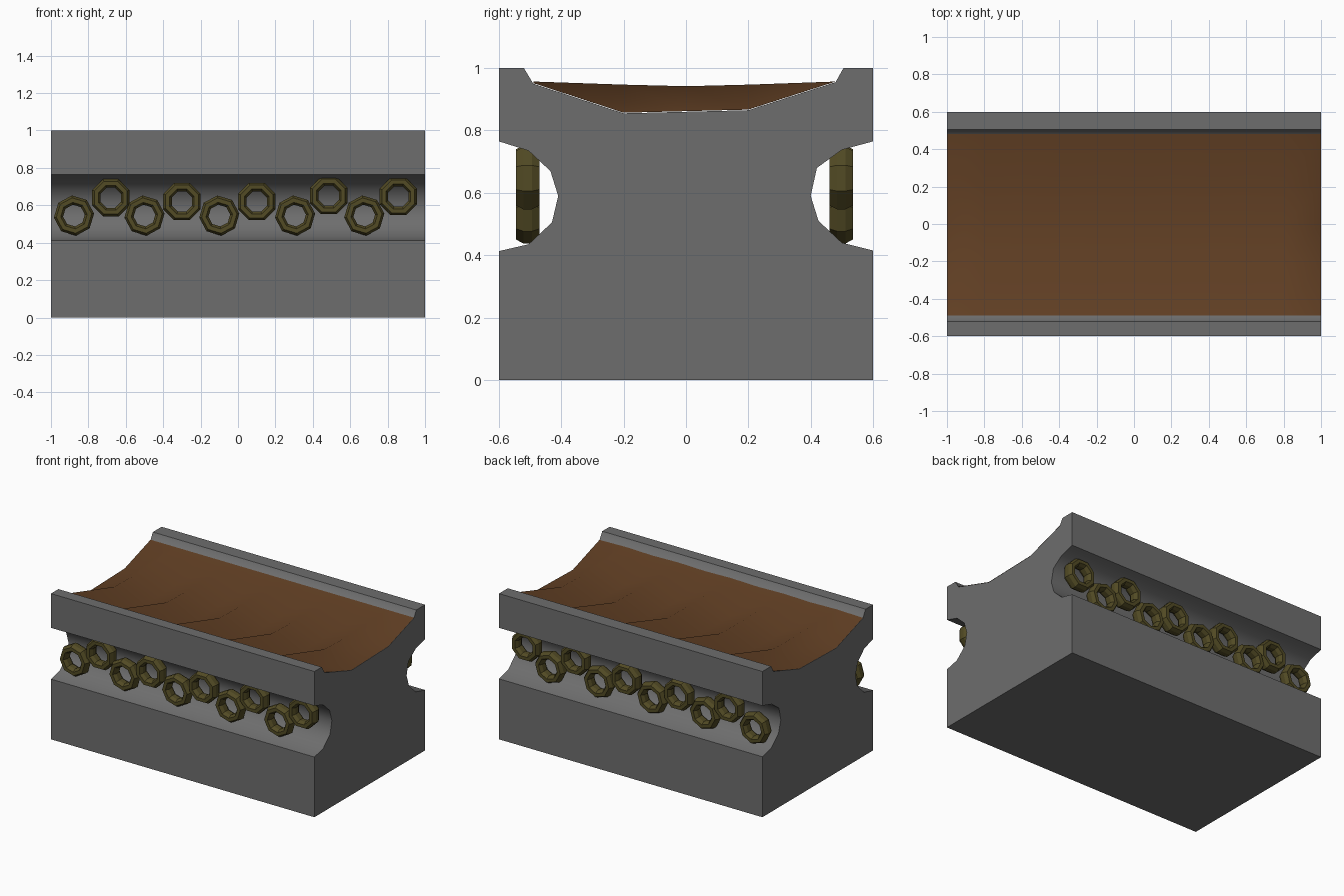
import bpy, bmesh, math

if "Cube" in bpy.data.objects:
    bpy.data.objects.remove(bpy.data.objects["Cube"])


def material(name, rgb):
    m = bpy.data.materials.new(name)
    m.diffuse_color = (*rgb, 1)
    m.use_nodes = True
    m.node_tree.nodes["Principled BSDF"].inputs["Base Color"].default_value = m.diffuse_color
    return m


GREY = material("stone_grey", (0.155, 0.155, 0.155))
BROWN = material("earth_brown", (0.125, 0.052, 0.018))
OLIVE = material("olive_metal", (0.085, 0.07, 0.018))


def make(name, bm, mat):
    bmesh.ops.recalc_face_normals(bm, faces=bm.faces)
    me = bpy.data.meshes.new(name)
    bm.to_mesh(me)
    bm.free()
    me.materials.append(mat)
    ob = bpy.data.objects.new(name, me)
    bpy.context.collection.objects.link(ob)
    return ob


# Block: one cross-section (y, z) extruded along x, with side grooves and a top trough
right = [(0.6, 0), (0.6, 0.415), (0.5, 0.44), (0.425, 0.51), (0.40, 0.59),
         (0.42, 0.68), (0.5, 0.738), (0.6, 0.765), (0.6, 1)]
trough = [(0.505, 1), (0.48, 0.955), (0.2, 0.865), (-0.2, 0.855), (-0.49, 0.95), (-0.52, 1)]
left = [(-0.6, 1), (-0.6, 0.765), (-0.505, 0.735), (-0.435, 0.67), (-0.41, 0.59),
        (-0.43, 0.505), (-0.505, 0.435), (-0.6, 0.413), (-0.6, 0)]
bm = bmesh.new()
end = bm.faces.new([bm.verts.new((-1, y, z)) for y, z in right + trough + left])
ext = bmesh.ops.extrude_face_region(bm, geom=[end], use_keep_orig=True)
bmesh.ops.translate(bm, vec=(2, 0, 0),
                    verts=[v for v in ext["geom"] if isinstance(v, bmesh.types.BMVert)])
block = make("block", bm, GREY)
bpy.context.view_layer.objects.active = block
block.select_set(True)
bpy.ops.object.shade_smooth_by_angle(angle=math.radians(50))
block.select_set(False)

# Trough lining: ridges and valleys alternate every 0.2 along x, smooth shaded
valley = [(-0.49, 0.952), (-0.2, 0.857), (0, 0.862), (0.2, 0.867), (0.48, 0.957)]
ridge = [(-0.49, 0.957), (-0.2, 0.947), (0, 0.942), (0.2, 0.947), (0.48, 0.957)]
bm = bmesh.new()
rows = [[bm.verts.new((-1 + 0.2 * i, y, z)) for y, z in (ridge if i % 2 else valley)]
        for i in range(11)]
for a, b in zip(rows, rows[1:]):
    for j in range(4):
        bm.faces.new((a[j], b[j], b[j + 1], a[j + 1]))
for f in bm.faces:
    f.smooth = True
make("trough_lining", bm, BROWN)


# Eight-sided bevelled rings resting in both side grooves
def ring(name, x, y, z, r, turn):
    section = [(r, 0.014), (r * 0.88, 0.0375), (r * 0.66, 0.0375), (r * 0.54, 0.016),
               (r * 0.54, -0.016), (r * 0.66, -0.0375), (r * 0.88, -0.0375), (r, -0.014)]
    bm = bmesh.new()
    loops = []
    for k in range(8):
        a = turn + k * math.tau / 8
        loops.append([bm.verts.new((x + q * math.cos(a), y + d, z + q * math.sin(a)))
                      for q, d in section])
    for k in range(8):
        p, n = loops[k], loops[(k + 1) % 8]
        for j in range(8):
            m = (j + 1) % 8
            bm.faces.new((p[j], n[j], n[m], p[m]))
    make(name, bm, OLIVE)


places = [(-0.877, 0.545), (-0.68, 0.64), (-0.5, 0.545), (-0.3, 0.62), (-0.1, 0.545),
          (0.1, 0.62), (0.305, 0.545), (0.485, 0.652), (0.675, 0.545), (0.857, 0.647)]
for side, y in (("front", -0.508), ("back", 0.498)):
    for i, (x, z) in enumerate(places):
        ring(f"{side}_ring_{i + 1}", x, y, z, 0.108, math.pi / 8 if i % 2 else 0.1)
